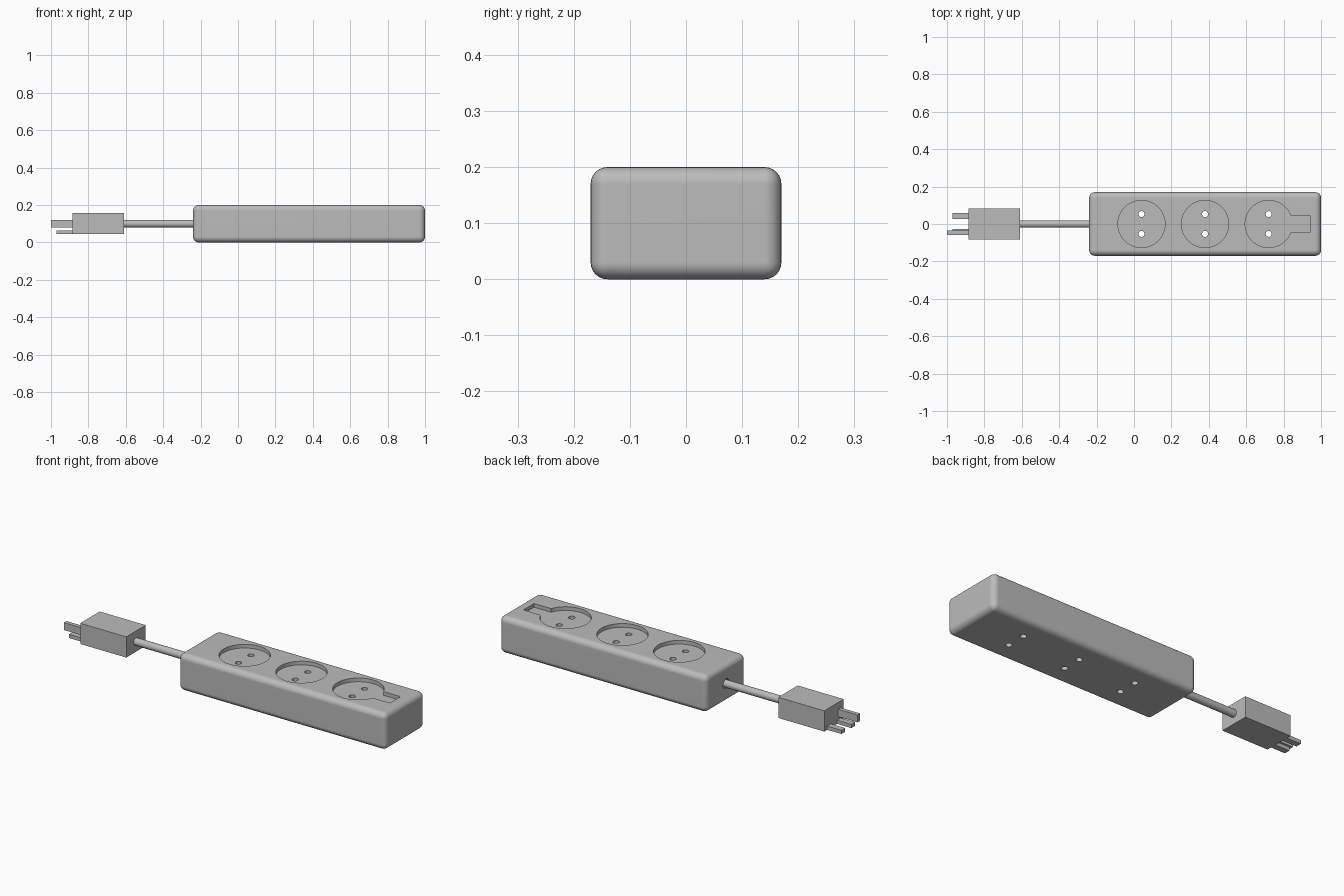
import bpy
import math

if "Cube" in bpy.data.objects:
    bpy.data.objects.remove(bpy.data.objects["Cube"], do_unlink=True)

grey = bpy.data.materials.new("grey plastic")
grey.use_nodes = True
grey.diffuse_color = (0.5, 0.5, 0.5, 1)
grey.node_tree.nodes["Principled BSDF"].inputs["Base Color"].default_value = grey.diffuse_color


def box(name, x, y, z):
    """Box from (min, max) pairs along each axis."""
    spans = (x, y, z)
    bpy.ops.mesh.primitive_cube_add(size=1, location=[(a + b) / 2 for a, b in spans])
    ob = bpy.context.object
    ob.name = name
    ob.scale = [b - a for a, b in spans]
    bpy.ops.object.transform_apply(location=False, rotation=False, scale=True)
    ob.data.materials.append(grey)
    return ob


def cylinder(name, centre, radius, length, along_x=False, sides=32):
    bpy.ops.mesh.primitive_cylinder_add(
        vertices=sides, radius=radius, depth=length, location=centre,
        rotation=(0, math.pi / 2 if along_x else 0, 0))
    ob = bpy.context.object
    ob.name = name
    ob.data.materials.append(grey)
    return ob


def apply(ob, mod):
    bpy.context.view_layer.objects.active = ob
    bpy.ops.object.modifier_apply(modifier=mod.name)


def cut(ob, cutter):
    mod = ob.modifiers.new("cut", 'BOOLEAN')
    mod.operation = 'DIFFERENCE'
    mod.solver = 'EXACT'
    mod.object = cutter
    apply(ob, mod)
    bpy.data.objects.remove(cutter, do_unlink=True)


def smooth(ob):
    bpy.ops.object.select_all(action='DESELECT')
    ob.select_set(True)
    bpy.context.view_layer.objects.active = ob
    bpy.ops.object.shade_smooth_by_angle(angle=math.radians(35))


# Rounded strip body
body = box("strip_body", (-0.24, 1.0), (-0.17, 0.17), (0, 0.2))
bevel = body.modifiers.new("rounding", 'BEVEL')
bevel.width = 0.03
bevel.segments = 6
apply(body, bevel)

# Socket recesses, each with two pin holes right through the body
floor = 0.18
for x in (0.04, 0.38, 0.72):
    cut(body, cylinder("recess_cutter", (x, 0, floor + 0.1), 0.126, 0.2, sides=64))
    for y in (-0.053, 0.053):
        cut(body, cylinder("pin_cutter", (x, y, 0.1), 0.016, 0.4, sides=24))

# Slot leading off the last socket, and the cord entry
cut(body, box("slot_cutter", (0.8, 0.94), (-0.045, 0.045), (floor, 0.3)))
cut(body, cylinder("entry_cutter", (-0.24, 0, 0.1), 0.026, 0.1, along_x=True))
smooth(body)
weighted = body.modifiers.new("even shading", 'WEIGHTED_NORMAL')
weighted.keep_sharp = True

# Cord from the strip to the plug
cord = cylinder("cord", (-0.4, 0, 0.1), 0.02, 0.44, along_x=True)
smooth(cord)

# Plug block and its three prongs
box("plug", (-0.885, -0.61), (-0.083, 0.083), (0.045, 0.157))
box("prong_left", (-0.97, -0.87), (0.026, 0.058), (0.045, 0.065))
box("prong_right", (-0.97, -0.87), (-0.058, -0.026), (0.045, 0.065))
box("prong_upper", (-1.0, -0.87), (-0.058, -0.036), (0.08, 0.12))
